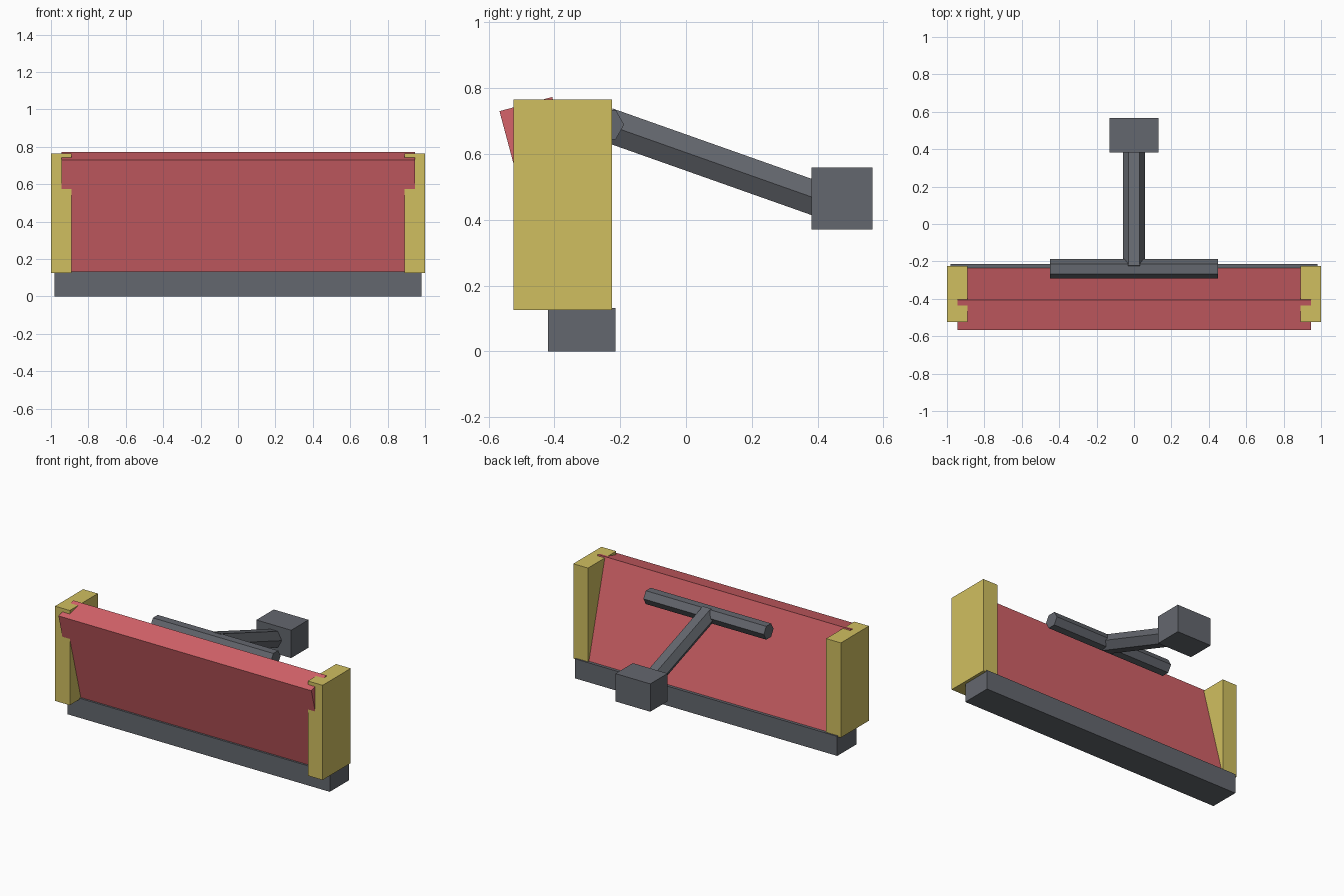
import bpy
from math import radians
from mathutils import Vector, Matrix

cube = bpy.data.objects.get("Cube")
if cube:
    bpy.data.objects.remove(cube, do_unlink=True)


def material(name, rgb):
    mat = bpy.data.materials.new(name)
    mat.use_nodes = True
    color = (*rgb, 1)
    mat.diffuse_color = color
    mat.node_tree.nodes["Principled BSDF"].inputs["Base Color"].default_value = color
    return mat


RED = material("red", (0.67, 0.127, 0.144))
YELLOW = material("yellow", (0.63, 0.52, 0.117))
GREY = material("dark grey", (0.127, 0.136, 0.156))


def finish(name, mat):
    obj = bpy.context.object
    obj.name = obj.data.name = name
    obj.data.materials.append(mat)
    return obj


def box(name, low, high, mat):
    low, high = Vector(low), Vector(high)
    bpy.ops.mesh.primitive_cube_add(size=1)
    obj = finish(name, mat)
    obj.data.transform(Matrix.Translation((low + high) / 2) @ Matrix.Diagonal((*(high - low), 1)))
    return obj


def hex_rod(name, start, end, radius, side, mat):
    """Six-sided rod from start to end, with one corner pointing along side."""
    start, end, side = Vector(start), Vector(end), Vector(side)
    axis = (end - start).normalized()
    turn = Matrix((side, axis.cross(side), axis)).transposed().to_4x4()
    bpy.ops.mesh.primitive_cylinder_add(vertices=6, radius=radius, depth=(end - start).length)
    obj = finish(name, mat)
    # the primitive's first corner lies on its y axis
    spin = Matrix.Rotation(radians(-90), 4, 'Z')
    obj.data.transform(Matrix.Translation((start + end) / 2) @ turn @ spin)
    return obj


# Base beam
box("base_beam", (-0.98, -0.42, 0), (0.98, -0.215, 0.132), GREY)

# End posts
for name, sign in (("left_post", 1), ("right_post", -1)):
    x = sorted((0.89 * sign, sign))
    box(name, (x[0], -0.525, 0.125), (x[1], -0.225, 0.765), YELLOW)

# Panel leaning forward, pivoting on its upper front edge
panel = box("tilted_panel", (-0.945, 0, -0.70), (0.945, 0.166, 0), RED)
panel.data.transform(Matrix.Translation((0, -0.567, 0.73)) @ Matrix.Rotation(radians(15), 4, 'X'))

# Cross bar, arm and counterweight behind the panel
joint = (0, -0.24, 0.689)
hex_rod("cross_bar", (-0.45, *joint[1:]), (0.45, *joint[1:]), 0.052, (0, 1, 0), GREY)
hex_rod("support_arm", joint, (0, 0.47, 0.438), 0.06, (1, 0, 0), GREY)
box("counterweight", (-0.13, 0.382, 0.37), (0.13, 0.567, 0.558), GREY)
